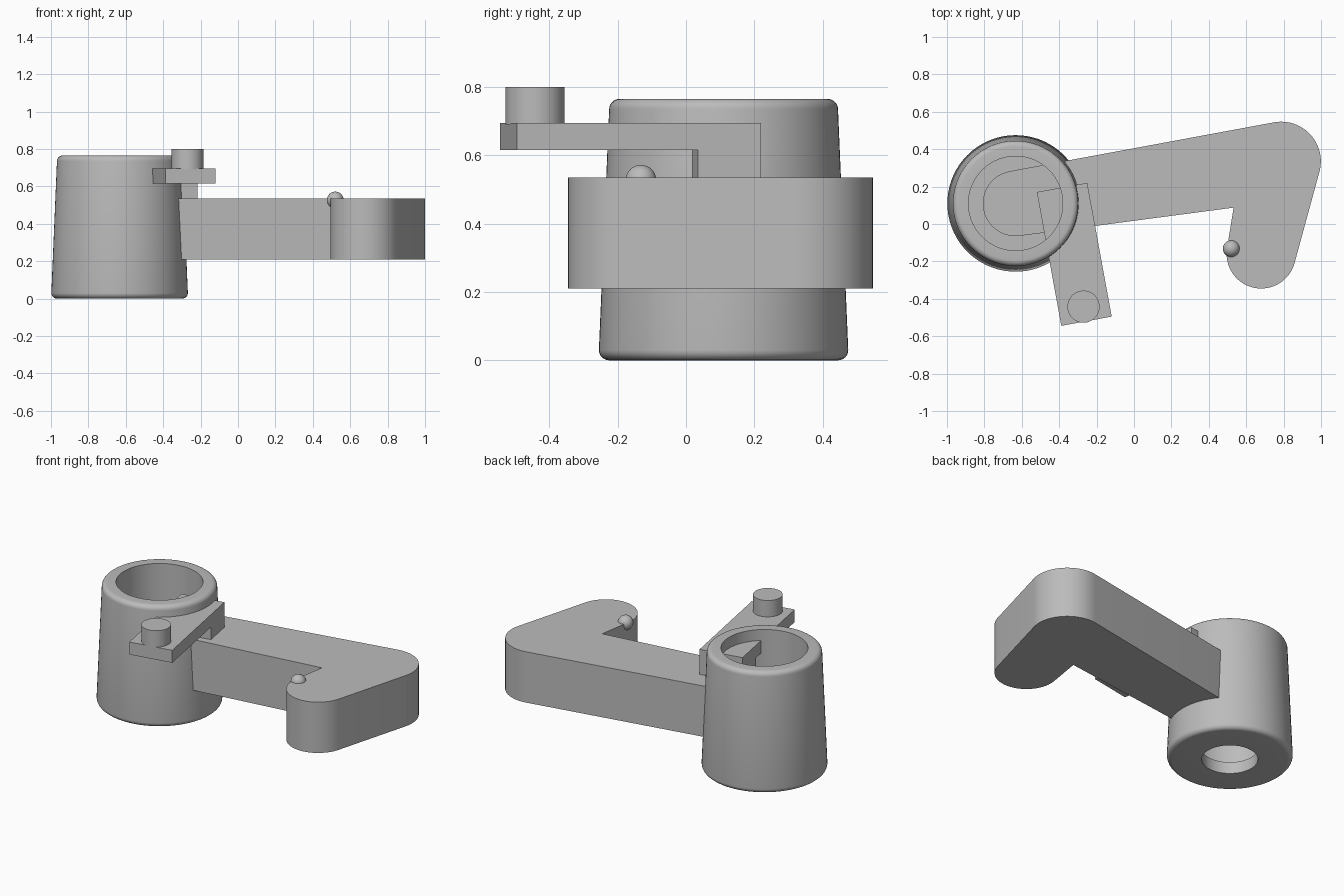
import bpy, bmesh
from math import acos, atan2, cos, sin, pi, radians
from mathutils import Vector
from mathutils.geometry import intersect_line_line_2d, intersect_line_line

if "Cube" in bpy.data.objects:
    bpy.data.objects.remove(bpy.data.objects["Cube"], do_unlink=True)

grey = bpy.data.materials.new("plain_grey")
grey.use_nodes = True
grey.diffuse_color = (0.5, 0.5, 0.5, 1)
grey.node_tree.nodes["Principled BSDF"].inputs["Base Color"].default_value = (0.5, 0.5, 0.5, 1)


def finish(name, bm, smooth=True):
    bmesh.ops.recalc_face_normals(bm, faces=bm.faces)
    mesh = bpy.data.meshes.new(name)
    bm.to_mesh(mesh)
    bm.free()
    ob = bpy.data.objects.new(name, mesh)
    bpy.context.collection.objects.link(ob)
    mesh.materials.append(grey)
    if smooth:
        bpy.ops.object.select_all(action='DESELECT')
        ob.select_set(True)
        bpy.context.view_layer.objects.active = ob
        bpy.ops.object.shade_smooth_by_angle(angle=radians(30))
    return ob


def prism(name, outline, z0, z1, smooth=True):
    bm = bmesh.new()
    base = bm.faces.new([bm.verts.new((p[0], p[1], z0)) for p in outline])
    top = bmesh.ops.extrude_face_region(bm, geom=[base], use_keep_orig=True)["geom"]
    for v in top:
        if isinstance(v, bmesh.types.BMVert):
            v.co.z = z1
    return finish(name, bm, smooth)


def on_circle(circle, angle):
    c, r = circle
    return c + r * Vector((cos(angle), sin(angle)))


def arc(circle, a0, a1, steps):
    return [on_circle(circle, a0 + (a1 - a0) * i / steps) for i in range(steps + 1)]


def tangent(first, second, side):
    """Angle of the outer tangent shared by two circles."""
    d = second[0] - first[0]
    return atan2(d.y, d.x) + side * acos((first[1] - second[1]) / d.length)


# Tapered cup with rounded outer rims and a hole in its floor
HUB = Vector((-0.633, 0.11))
FILLET = 0.03
profile = [(0.163, 0)]
for i in range(7):
    a = -pi / 2 + i * pi / 12
    profile.append((0.335 + FILLET * cos(a), FILLET + FILLET * sin(a)))
for i in range(7):
    a = i * pi / 12
    profile.append((0.305 + FILLET * cos(a), 0.765 - FILLET + FILLET * sin(a)))
profile += [(0.252, 0.765), (0.252, 0.075), (0.163, 0.075)]
bm = bmesh.new()
verts = [bm.verts.new((HUB.x + r, HUB.y, z)) for r, z in profile]
edges = [bm.edges.new((v, verts[i - 1])) for i, v in enumerate(verts)]
bmesh.ops.spin(bm, geom=verts + edges, cent=(*HUB, 0), axis=(0, 0, 1),
               angle=2 * pi, steps=72, use_merge=True)
bmesh.ops.remove_doubles(bm, verts=bm.verts, dist=0.0001)
finish("cup", bm)

# Bent arm: three rounded corners joined by tangent lines
root = (HUB, 0.175)
elbow = (Vector((0.787, 0.335)), 0.212)
tip = (Vector((0.68, -0.16)), 0.185)
up, low = tangent(root, elbow, 1), tangent(root, elbow, -1)
left, right = tangent(tip, elbow, 1), tangent(tip, elbow, -1)
inner = intersect_line_line_2d(on_circle(root, low), on_circle(elbow, low),
                               on_circle(tip, left), on_circle(elbow, left))
outline = arc(root, up, low + 2 * pi, 32) + [inner]
outline += arc(tip, left, right + 2 * pi, 32) + arc(elbow, right, up, 24)
prism("bent_arm", outline, 0.21, 0.535)

# Lever bar with its foot resting on the arm
corner = Vector((-0.25, 0.22))
along = Vector((0.18, -0.984)).normalized()
across = Vector((along.y, -along.x))


def bar(name, length, z0, z1):
    side = across * 0.274
    pts = [corner, corner + side, corner + side + along * length, corner + along * length]
    prism(name, pts, z0, z1, False)


bar("lever_bar", 0.727, 0.615, 0.695)
bar("lever_foot", 0.188, 0.53, 0.615)

# Knob on the lever
prism("lever_knob", arc((Vector((-0.27, -0.442)), 0.086), 0, 2 * pi * 47 / 48, 47), 0.69, 0.80)

# Small ball on the arm tip
bm = bmesh.new()
bmesh.ops.create_uvsphere(bm, u_segments=32, v_segments=16, radius=0.045)
bmesh.ops.translate(bm, verts=bm.verts, vec=(0.52, -0.132, 0.527))
finish("ball", bm)
